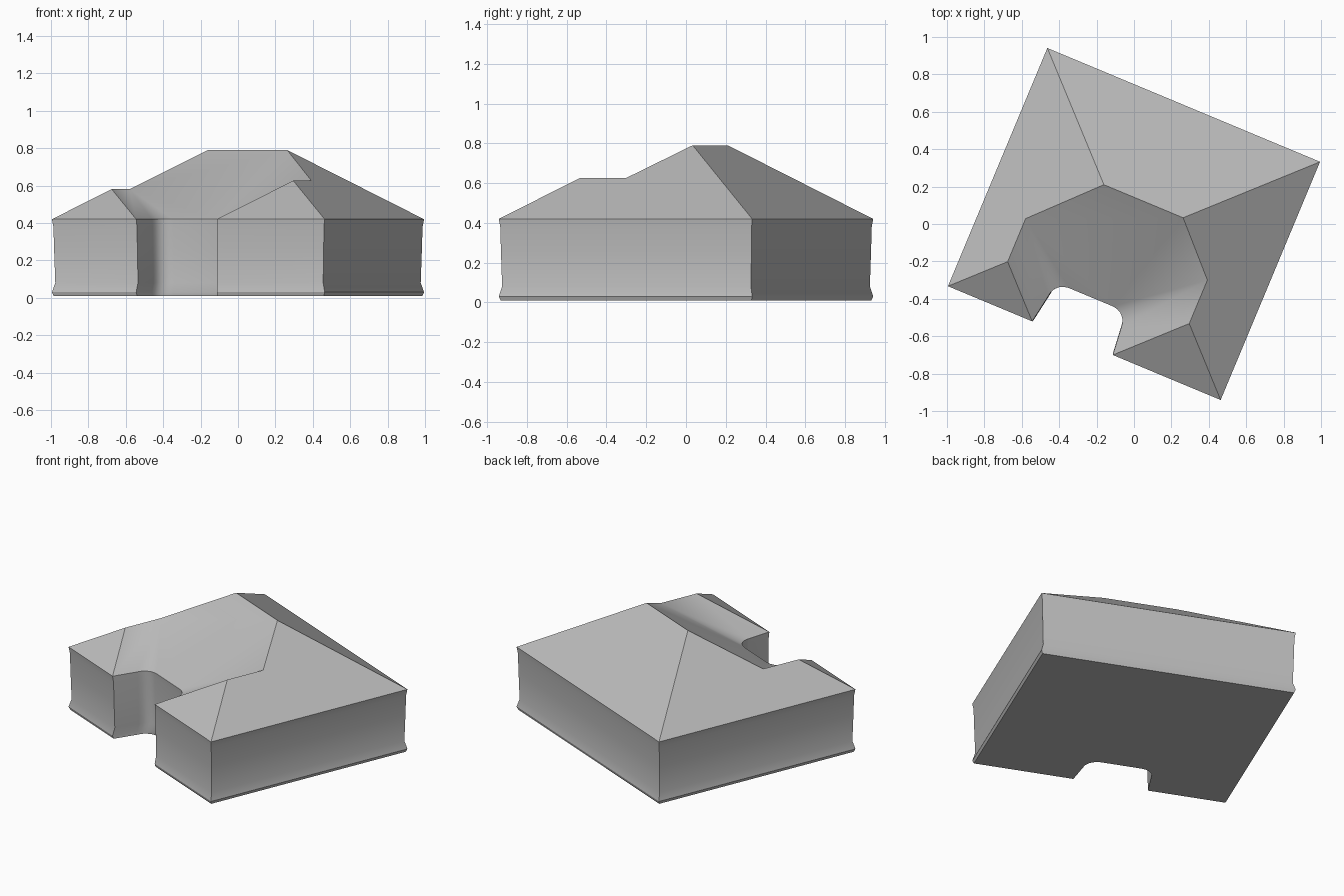
import bpy, bmesh, math
from mathutils import Matrix

cube = bpy.data.objects.get("Cube")
if cube:
    bpy.data.objects.remove(cube)

# Plan sizes, measured along the building from its front corner
W, D = 1.58, 1.38
NOTCH_L, NOTCH_R, NOTCH_D = 0.488, 0.955, 0.24
BASE, EAVE, RIDGE, PITCH = 0.01, 0.42, 0.79, 0.66
TURN = Matrix.Rotation(math.radians(-22.65), 4, 'Z') @ Matrix.Translation((-W / 2, -D / 2, 0))

grey = bpy.data.materials.new("plain_grey")
grey.use_nodes = True
colour = (0.5, 0.5, 0.5, 1)
grey.diffuse_color = colour
grey.node_tree.nodes["Principled BSDF"].inputs["Base Color"].default_value = colour


def finish(name, bm):
    bmesh.ops.recalc_face_normals(bm, faces=bm.faces)
    bmesh.ops.transform(bm, matrix=TURN, verts=bm.verts)
    mesh = bpy.data.meshes.new(name)
    bm.to_mesh(mesh)
    bm.free()
    mesh.materials.append(grey)
    obj = bpy.data.objects.new(name, mesh)
    bpy.context.collection.objects.link(obj)
    return obj


def arc(cx, start, end, radius=0.085, steps=5):
    """Rounded inner corner of the entrance recess."""
    cy = NOTCH_D - radius
    angles = [math.radians(start + (end - start) * i / steps) for i in range(steps + 1)]
    return [(cx + radius * math.cos(a), cy + radius * math.sin(a)) for a in angles]


left_arc = arc(0.60, 180, 90)
right_arc = arc(0.855, 90, 0)
plan = ([(0, 0), (NOTCH_L, 0)] + left_arc + right_arc
        + [(NOTCH_R, 0), (W, 0), (W, D), (0, D)])

# Walls: stacked rings of the plan, slightly waisted, with a floor
bm = bmesh.new()
rings = []
for z, scale in ((BASE, 0.99), (0.03, 1), (0.08, 0.982), (0.25, 0.988), (0.38, 0.992), (EAVE, 1)):
    rings.append([bm.verts.new((W / 2 + (x - W / 2) * scale, D / 2 + (y - D / 2) * scale, z))
                  for x, y in plan])
for low, high in zip(rings, rings[1:]):
    for i in range(len(plan)):
        j = (i + 1) % len(plan)
        bm.faces.new((low[i], low[j], high[j], high[i]))
bm.faces.new(rings[0][::-1])
finish("walls", bm)

# Roof: hipped main block with two hipped wings and rounded valleys
bm = bmesh.new()
eave = [bm.verts.new((x, y, EAVE)) for x, y in plan]
n = len(left_arc)
a, b = eave[:2]
valley_l, valley_r = eave[2:2 + n], eave[2 + n:2 + 2 * n]
e, f, g, h = eave[-4:]
ridge_y = 0.822
run = (RIDGE - EAVE) / PITCH
ridge_l = bm.verts.new((run, ridge_y, RIDGE))
ridge_r = bm.verts.new((W - run, ridge_y, RIDGE))


def wing(x, half):
    """Front hip point and rear valley point of a wing ridge."""
    z = EAVE + half * PITCH
    rear = NOTCH_D + (ridge_y - NOTCH_D) * half / run
    return bm.verts.new((x, half, z)), bm.verts.new((x, rear, z))


hip_l, top_l = wing(NOTCH_L / 2, NOTCH_L / 2)
hip_r, top_r = wing((NOTCH_R + W) / 2, (W - NOTCH_R) / 2)
slopes = [(a, hip_l, top_l, ridge_l, h), (h, ridge_l, ridge_r, g),
          (g, ridge_r, top_r, hip_r, f), (a, b, hip_l), (e, f, hip_r),
          (b, valley_l[0], top_l, hip_l), (valley_r[-1], e, hip_r, top_r),
          (valley_l[-1], valley_r[0], top_r, ridge_r, ridge_l, top_l)]
for fan, top in ((valley_l, top_l), (valley_r, top_r)):
    slopes += [(p, q, top) for p, q in zip(fan, fan[1:])]
for face in slopes:
    bm.faces.new(face)
finish("hipped_roof", bm)

# Soften only the curved recess
for obj in list(bpy.context.collection.objects):
    if obj.name in ("walls", "hipped_roof"):
        bpy.ops.object.select_all(action='DESELECT')
        obj.select_set(True)
        bpy.context.view_layer.objects.active = obj
        bpy.ops.object.shade_smooth_by_angle(angle=math.radians(22))
